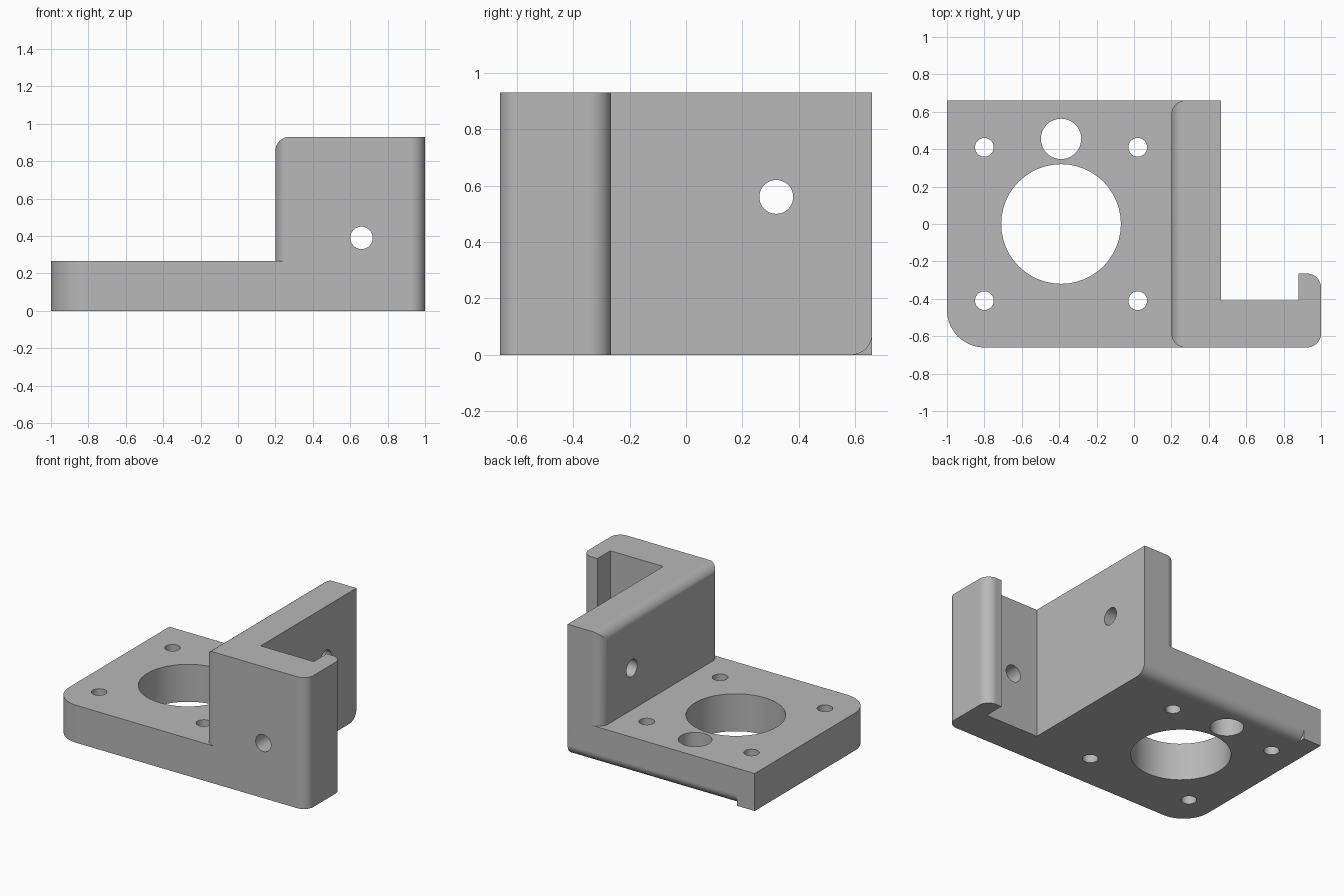
import bpy, bmesh, math
from mathutils import Vector

if "Cube" in bpy.data.objects:
    bpy.data.objects.remove(bpy.data.objects["Cube"])

# Main dimensions
HALF = 0.66        # half depth in y
PLATE = 0.265      # plate thickness
TOP = 0.93         # bracket height
WALL = 0.20        # inner face of the upright wall
R = 0.075          # common edge radius
PLACE = {"x": lambda u, v, w: (w, u, v),
         "y": lambda u, v, w: (u, w, v),
         "z": lambda u, v, w: (u, v, w)}


def prism(name, points, axis, start, end):
    """Extrude a 2D outline along an axis."""
    bm = bmesh.new()
    verts = [bm.verts.new(PLACE[axis](p[0], p[1], start)) for p in points]
    face = bm.faces.new(verts)
    grown = bmesh.ops.extrude_face_region(bm, geom=[face])["geom"]
    shift = Vector(PLACE[axis](0, 0, end - start))
    bmesh.ops.translate(bm, vec=shift,
                        verts=[g for g in grown if isinstance(g, bmesh.types.BMVert)])
    bmesh.ops.recalc_face_normals(bm, faces=bm.faces)
    mesh = bpy.data.meshes.new(name)
    bm.to_mesh(mesh)
    bm.free()
    obj = bpy.data.objects.new(name, mesh)
    bpy.context.collection.objects.link(obj)
    return obj


def arc(p, d1, d2, r, steps=14):
    """Quarter arc that rounds the square corner p between two directions."""
    c = p + (d1 + d2) * r
    turns = [i / steps * math.pi / 2 for i in range(steps + 1)]
    return [c - (d2 * math.cos(t) + d1 * math.sin(t)) * r for t in turns]


def outline(corners):
    """Right-angled outline; each corner is x, y, radius."""
    pts = [Vector(c[:2]) for c in corners]
    result = []
    for i, (p, c) in enumerate(zip(pts, corners)):
        if c[2]:
            d1 = (pts[i - 1] - p).normalized()
            d2 = (pts[(i + 1) % len(pts)] - p).normalized()
            result += arc(p, d1, d2, c[2])
        else:
            result.append(p)
    return result


def edge_cutter(name, corner, d1, d2, axis, start, end):
    """Waste block that leaves a rounded edge behind."""
    p, d1, d2 = Vector(corner), Vector(d1), Vector(d2)
    e = 0.05
    pts = arc(p, d1, d2, R) + [p + d2 * R - d1 * e, p - (d1 + d2) * e,
                               p + d1 * R - d2 * e]
    return prism(name, pts, axis, start, end)


def hole_cutter(u, v, r, axis, start, end, sides=48):
    angles = [2 * math.pi * i / sides for i in range(sides)]
    pts = [(u + r * math.cos(a), v + r * math.sin(a)) for a in angles]
    return prism("hole_cutter", pts, axis, start, end)


def combine(target, tool, operation):
    bpy.context.view_layer.objects.active = target
    mod = target.modifiers.new("combine", "BOOLEAN")
    mod.operation, mod.solver, mod.object = operation, "EXACT", tool
    bpy.ops.object.modifier_apply(modifier=mod.name)
    bpy.data.objects.remove(tool)


# Upright wall with front arm and hooked lip
bracket = prism("motor_bracket", outline([
    (WALL, -HALF, R), (1, -HALF, R), (1, -0.265, R), (0.88, -0.265, 0),
    (0.88, -0.41, 0), (0.465, -0.41, 0), (0.465, HALF, 0), (WALL, HALF, R),
]), "z", 0, TOP)
combine(bracket, edge_cutter("top_edge", (WALL, TOP), (0, -1), (1, 0), "y", -1, 1),
        "DIFFERENCE")

# Mounting plate with one large rounded corner
plate = prism("plate", outline([
    (-1, -HALF, 0.2), (0.4, -HALF, 0), (0.4, HALF, 0), (-1, HALF, 0),
]), "z", 0, PLATE)
combine(bracket, plate, "UNION")

# Rounded lower back edge, stopping short of the plate's end
combine(bracket, edge_cutter("back_edge", (HALF, 0), (-1, 0), (0, 1), "x", -0.86, 0.6),
        "DIFFERENCE")

# Plate holes: centre bore, round notch and four screw holes
holes = [(-0.39, 0, 0.32), (-0.39, 0.455, 0.108)]
holes += [(x, y, 0.05) for x in (-0.80, 0.02) for y in (-0.41, 0.41)]
for x, y, r in holes:
    combine(bracket, hole_cutter(x, y, r, "z", -0.1, 0.5), "DIFFERENCE")

# Screw holes through the arm and the wall
combine(bracket, hole_cutter(0.66, 0.39, 0.06, "y", -0.8, -0.3), "DIFFERENCE")
combine(bracket, hole_cutter(0.32, 0.56, 0.06, "x", 0.1, 0.6), "DIFFERENCE")

# Plain grey finish
grey = bpy.data.materials.new("plain_grey")
grey.use_nodes = True
colour = (0.48, 0.48, 0.48, 1)
grey.diffuse_color = colour
grey.node_tree.nodes["Principled BSDF"].inputs["Base Color"].default_value = colour
bracket.data.materials.clear()
bracket.data.materials.append(grey)
for face in bracket.data.polygons:
    face.material_index = 0

# Smooth rounds, crisp edges
bpy.ops.object.select_all(action="DESELECT")
bracket.select_set(True)
bpy.context.view_layer.objects.active = bracket
bpy.ops.object.shade_smooth_by_angle(angle=math.radians(30))
normals = bracket.modifiers.new("flat_faces", "WEIGHTED_NORMAL")
normals.keep_sharp = True
